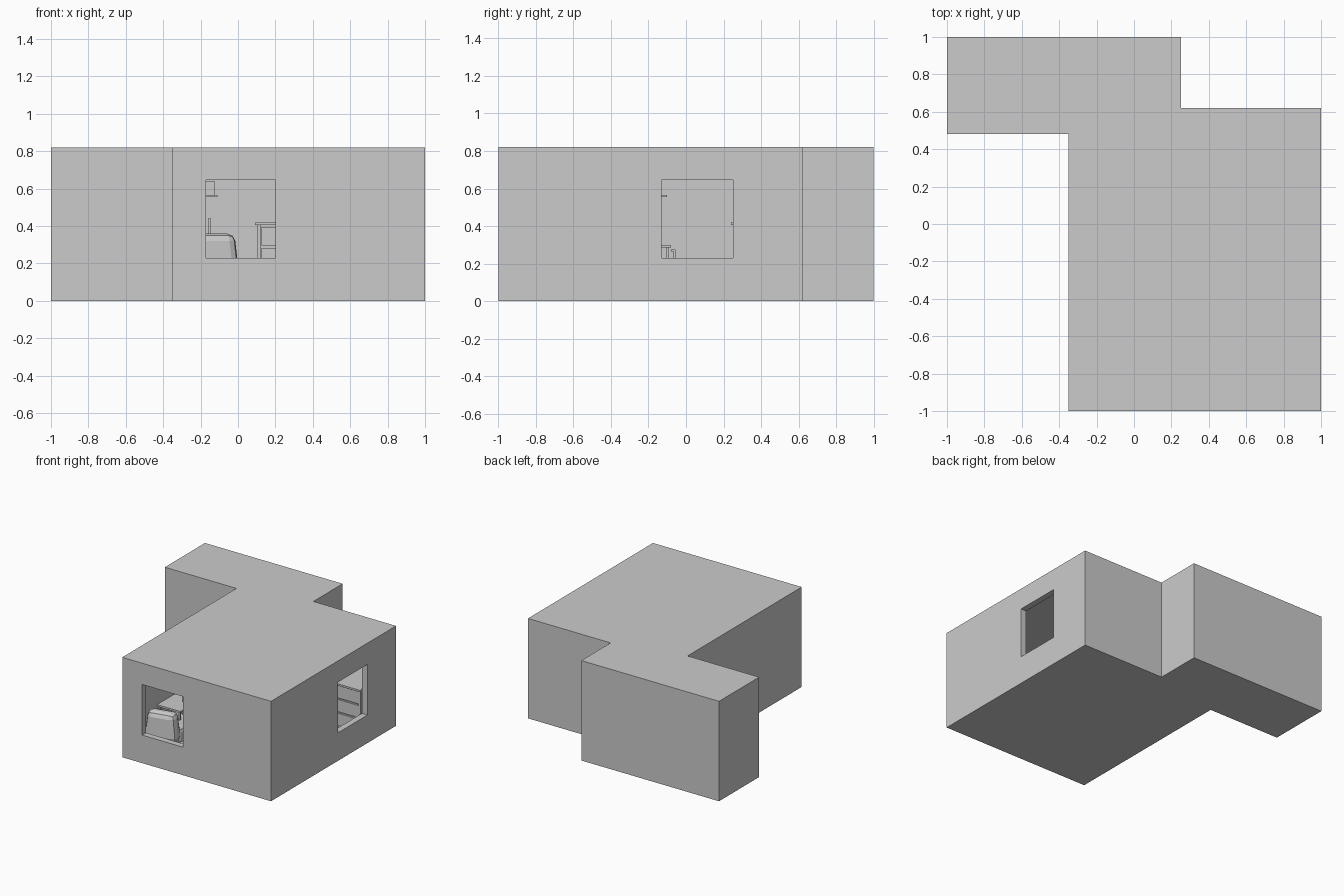
import bpy, bmesh, math
from mathutils import Vector

if "Cube" in bpy.data.objects:
    bpy.data.objects.remove(bpy.data.objects["Cube"])

def prism(name, pts, z0, z1):
    """Extrude a plan outline from z0 to z1."""
    bm = bmesh.new()
    face = bm.faces.new([bm.verts.new((x, y, z0)) for x, y in pts])
    ext = bmesh.ops.extrude_face_region(bm, geom=[face])
    bmesh.ops.translate(bm, vec=(0, 0, z1 - z0),
                        verts=[v for v in ext["geom"] if isinstance(v, bmesh.types.BMVert)])
    bmesh.ops.recalc_face_normals(bm, faces=bm.faces)
    me = bpy.data.meshes.new(name)
    bm.to_mesh(me)
    bm.free()
    ob = bpy.data.objects.new(name, me)
    bpy.context.collection.objects.link(ob)
    return ob

def box(name, x0, x1, y0, y1, z0, z1):
    return prism(name, [(x0, y0), (x1, y0), (x1, y1), (x0, y1)], z0, z1)

def cut(target, cutter):
    m = target.modifiers.new("cut", 'BOOLEAN')
    m.operation, m.solver, m.object = 'DIFFERENCE', 'EXACT', cutter
    cutter.hide_render = True
    cutter.hide_viewport = True

# Room shell: stepped plan, hollowed, with two window openings
H, T, F = 0.82, 0.05, 0.03
outer = [(-1, .48), (-.35, .48), (-.35, -1), (1, -1), (1, .62), (.25, .62), (.25, 1), (-1, 1)]
inner = [(-1 + T, .48 + T), (-.35 + T, .48 + T), (-.35 + T, -1 + T), (1 - T, -1 + T),
         (1 - T, .62 - T), (.25 - T, .62 - T), (.25 - T, 1 - T), (-1 + T, 1 - T)]
shell = prism("room_shell", outer, 0, H)
cut(shell, prism("room_hollow_cutter", inner, F, H - F))
cut(shell, box("front_window_cutter", -.17, .2, -1.1, -.9, .23, .645))
cut(shell, box("side_window_cutter", .9, 1.1, -.13, .25, .23, .645))

# Dresser against the back wall
box("dresser_top", .09, .94, .24, .57, .405, .42)
box("dresser_body", .12, .92, .27, .57, F + .02, .405)
for i, x in enumerate((.105, .92)):
    box(f"dresser_side_{i}", x, x + .015, .25, .57, F, .405)
for r in range(3):
    for c in range(2):
        x0 = .125 + c * .4
        z0 = .07 + r * .113
        box(f"drawer_{r}_{c}", x0, x0 + .39, .255, .27, z0, z0 + .1)

# Desk along the left wall
box("desk_top", -.3, -.09, -.62, -.08, .285, .3)
for i, x in enumerate((-.29, -.115)):
    for j, y in enumerate((-.61, -.105)):
        box(f"desk_leg_{i}_{j}", x, x + .015, y, y + .015, F, .285)
box("monitor", -.16, -.145, -.5, -.24, .32, .44)
box("monitor_stand", -.18, -.13, -.4, -.34, .3, .32)

# Small side table beside the desk
box("side_table_top", -.3, -.15, -.08, -.055, .265, .275)
box("side_table_leg", -.16, -.15, -.066, -.056, F, .265)

# Wall shelf with books
box("wall_shelf", -.3, -.11, -.6, -.1, .555, .565)
for i in range(6):
    y = -.58 + i * .035
    box(f"book_{i}", -.28, -.125 - .01 * (i % 3), y, y + .025, .565, .64 - .012 * (i % 3))

# Faceted armchair just inside the front window
def tapered(name, center, size, taper, bevel):
    ob = box(name, -size[0] / 2, size[0] / 2, -size[1] / 2, size[1] / 2, 0, size[2])
    for v in ob.data.vertices:
        if v.co.z > .01:
            v.co.x *= taper
            v.co.y *= taper
    ob.location = Vector(center)
    m = ob.modifiers.new("bevel", 'BEVEL')
    m.width, m.segments = bevel, 2
    return ob

tapered("chair_seat", (-.14, -.62, .1), (.28, .3, .12), .95, .03)
back = tapered("chair_back", (-.13, -.79, .13), (.27, .13, .23), .82, .04)
back.rotation_euler = (0, 0, math.radians(12))
box("chair_post", -.15, -.12, -.65, -.62, F, .11)
box("chair_base", -.23, -.04, -.73, -.54, F, .05)
